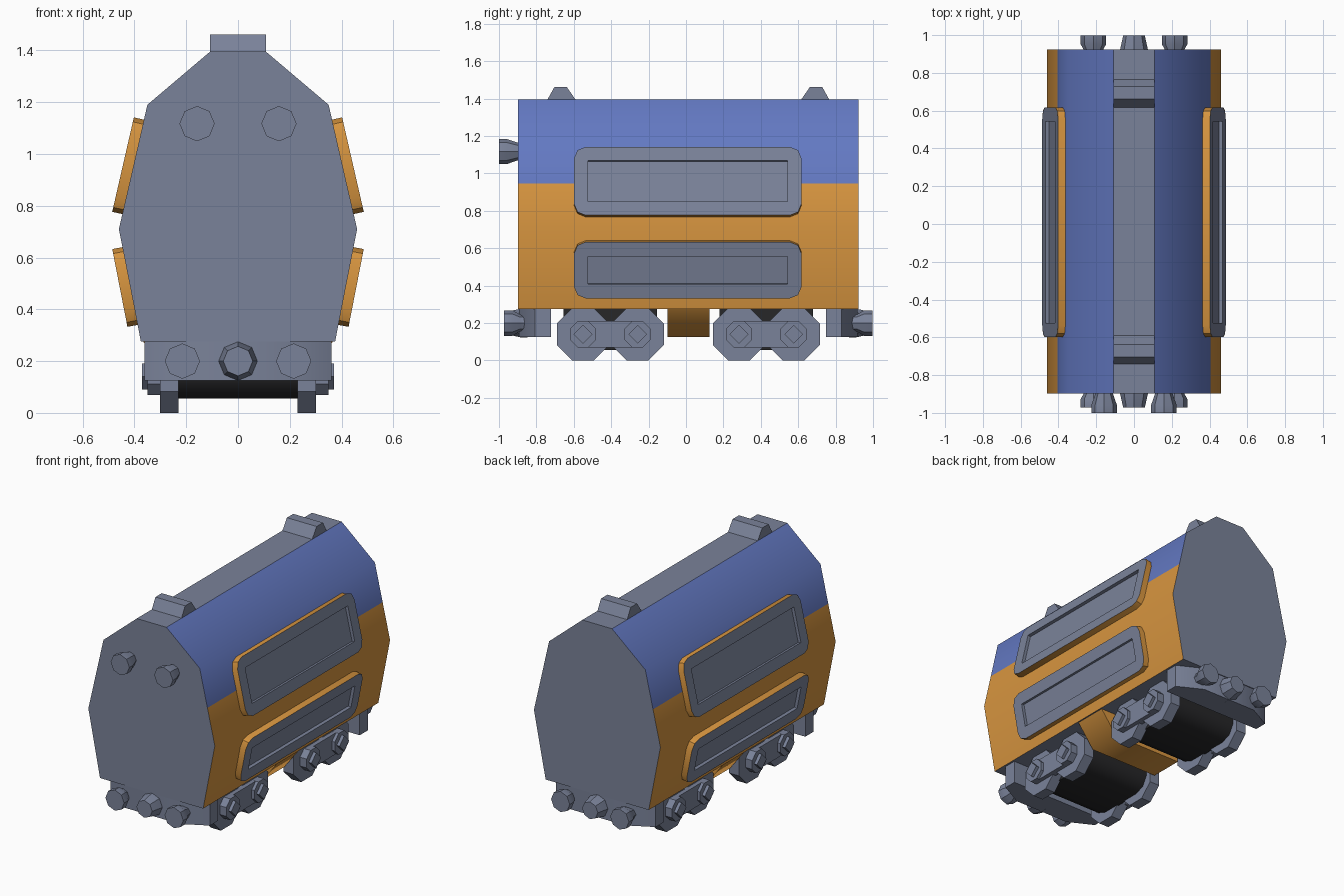
import bpy, bmesh, math
from mathutils import Vector

if "Cube" in bpy.data.objects:
    bpy.data.objects.remove(bpy.data.objects["Cube"])

YC = 0.0125                      # lengthwise centre of the body


def material(name, col):
    m = bpy.data.materials.new(name)
    m.diffuse_color = (*col, 1)
    m.use_nodes = True
    m.node_tree.nodes["Principled BSDF"].inputs["Base Color"].default_value = m.diffuse_color
    return m


GREY = material("slate grey", (0.195, 0.225, 0.32))
BLUE = material("blue", (0.125, 0.19, 0.54))
ORANGE = material("orange", (0.68, 0.30, 0.05))
BLACK = material("black", (0.02, 0.02, 0.022))


def finish(name, bm, mats, rule=None, angle=39):
    bmesh.ops.recalc_face_normals(bm, faces=bm.faces)
    bm.normal_update()
    if rule:
        for f in bm.faces:
            f.material_index = rule(f)
    me = bpy.data.meshes.new(name)
    bm.to_mesh(me)
    bm.free()
    for m in mats:
        me.materials.append(m)
    me.shade_smooth()
    me.set_sharp_from_angle(angle=math.radians(angle))
    ob = bpy.data.objects.new(name, me)
    bpy.context.collection.objects.link(ob)
    return ob


def prism(name, pts, axis, a, b, mats, rule=None, angle=39):
    """Extrude a 2D outline along an axis from a to b."""
    def place(p, t):
        q = list(p)
        q.insert("xyz".index(axis), t)
        return q
    bm = bmesh.new()
    A = [bm.verts.new(place(p, a)) for p in pts]
    B = [bm.verts.new(place(p, b)) for p in pts]
    n = len(pts)
    bm.faces.new(A)
    bm.faces.new(B)
    for i in range(n):
        bm.faces.new((A[i], A[(i + 1) % n], B[(i + 1) % n], B[i]))
    return finish(name, bm, mats, rule, angle)


def ngon(cx, cy, r, n, start=0.0):
    return [(cx + r * math.cos(start + 2 * math.pi * i / n),
             cy + r * math.sin(start + 2 * math.pi * i / n)) for i in range(n)]


def lathe(name, x, z, rings):
    """Eight-sided turned part along y; rings are (y, radius)."""
    bm = bmesh.new()
    loops = [[bm.verts.new((px, y, pz)) for px, pz in ngon(x, z, r, 8)] for y, r in rings]
    for L, M in zip(loops, loops[1:]):
        for i in range(8):
            j = (i + 1) % 8
            bm.faces.new((L[i], L[j], M[j], M[i]))
    bm.faces.new(loops[0])
    bm.faces.new(loops[-1])
    return finish(name, bm, [GREY], angle=30)


# body shell: grey ends and roof strip, blue above, orange below
half = [(0.108, 1.395), (0.35, 1.19), (0.406, 0.945), (0.46, 0.71), (0.375, 0.275)]


def body_colour(f):
    if abs(f.normal.x) < 0.1:
        return 0
    return 1 if f.calc_center_median().z > 0.945 else 2


prism("body", half + [(-x, z) for x, z in reversed(half)], "y",
      YC - 0.91, YC + 0.91, [GREY, BLUE, ORANGE], body_colour)


# side panels with recessed windows
def panel(name, s, p, q, zmid, hv, wv):
    p, q = Vector(p), Vector(q)
    v = (p - q).normalized()                 # up along the wall
    n = Vector((v.y, -v.x))                  # outward
    c = q + (p - q) * ((zmid - q.y) / (p.y - q.y))
    hu, wu, r = 0.607, 0.533, 0.06
    bm = bmesh.new()

    def vert(u, w, d):
        o = c + v * w + n * d
        return bm.verts.new((s * o.x, YC - 0.003 + u, o.y))
    corners = [(1, 1), (-1, 1), (-1, -1), (1, -1)]
    outline = []
    for k, (a, b) in enumerate(corners):     # rounded corners in two steps
        for j in range(3):
            t = math.radians(90 * k + 45 * j)
            outline.append((a * (hu - r) + r * math.cos(t), b * (hv - r) + r * math.sin(t)))
    back = [vert(u, w, -0.01) for u, w in outline]
    front = [vert(u, w, 0.04) for u, w in outline]
    rim = [vert(a * wu, b * wv, 0.04) for a, b in corners]
    deep = [vert(a * wu, b * wv, 0.02) for a, b in corners]
    bm.faces.new(back)
    sides = [bm.faces.new((back[i], back[(i + 1) % 12], front[(i + 1) % 12], front[i]))
             for i in range(12)]
    for f in sides:
        f.material_index = 1
    for k in range(4):
        m = (k + 1) % 4
        for j in range(2):
            bm.faces.new((rim[k], front[3 * k + j], front[3 * k + j + 1]))
        bm.faces.new((rim[k], front[3 * k + 2], front[3 * m], rim[m]))
        bm.faces.new((rim[k], rim[m], deep[m], deep[k]))
    bm.faces.new(deep)
    finish(name, bm, [GREY, ORANGE], angle=30)


for s, side in ((1, "right"), (-1, "left")):
    panel("upper_panel_" + side, s, half[1], half[3], 0.95, 0.187, 0.113)
    panel("lower_panel_" + side, s, half[3], half[4], 0.49, 0.153, 0.076)

# orange tank under the middle of the body
prism("belly_tank", [(0.37, 0.28), (0.25, 0.125), (-0.25, 0.125), (-0.37, 0.28)],
      "y", YC - 0.112, YC + 0.112, [ORANGE], angle=60)

for e, end in ((-1, "front"), (1, "rear")):
    Y = lambda d: YC + e * d                 # distance from centre towards this end

    # roof vent
    prism("roof_vent_" + end, [(Y(0.60), 1.39), (Y(0.65), 1.462), (Y(0.716), 1.462), (Y(0.756), 1.39)],
          "x", -0.108, 0.108, [GREY], angle=30)

    # bevelled end apron
    prism("end_apron_" + end,
          [(0.2, Y(0.905)), (0.362, Y(0.82)), (0.362, Y(0.735)),
           (-0.362, Y(0.735)), (-0.362, Y(0.82)), (-0.2, Y(0.905))],
          "z", 0.125, 0.28, [GREY], angle=30)

    # buffers and coupling
    for x in (-0.215, 0.215):
        lathe("buffer_" + end, x, 0.2,
              [(Y(0.86), 0.042), (Y(0.90), 0.045), (Y(0.94), 0.068), (Y(0.985), 0.068)])
    lathe("coupling_" + end, 0, 0.2, [(Y(0.86), 0.076), (Y(0.90), 0.076), (Y(0.985), 0.057)])

    # bogie: dark drum, wheels, side frames and axle boxes
    yb = Y(0.417)
    prof = [(-0.25, 0.28), (-0.25, 0.14), (-0.215, 0.08), (-0.15, 0.055),
            (0.15, 0.055), (0.215, 0.08), (0.25, 0.14), (0.25, 0.28)]
    prism("bogie_core_" + end, [(yb + y, z) for y, z in prof], "x", -0.24, 0.24, [BLACK], angle=60)
    for s in (1, -1):
        prism("bogie_frame_" + end,
              [(yb - 0.146, 0.07), (yb + 0.146, 0.07), (yb + 0.146, 0.21), (yb - 0.146, 0.21)],
              "x", s * 0.28, s * 0.33, [GREY])
        for dy in (-0.146, 0.146):
            y = yb + dy
            prism("wheel_" + end, ngon(y, 0.14, 0.1515, 8, math.pi / 8),
                  "x", s * 0.23, s * 0.302, [GREY], angle=30)
            prism("axle_cap_" + end, ngon(y, 0.14, 0.076, 8, math.pi / 8),
                  "x", s * 0.29, s * 0.35, [GREY], angle=30)
            prism("axle_box_" + end, ngon(y, 0.14, 0.05, 4),
                  "x", s * 0.34, s * 0.371, [GREY])

# upper lamps on the front only
for x in (-0.158, 0.158):
    lathe("front_lamp", x, 1.117, [(-0.88, 0.045), (-0.90, 0.047), (-0.96, 0.068), (-1.0, 0.068)])
